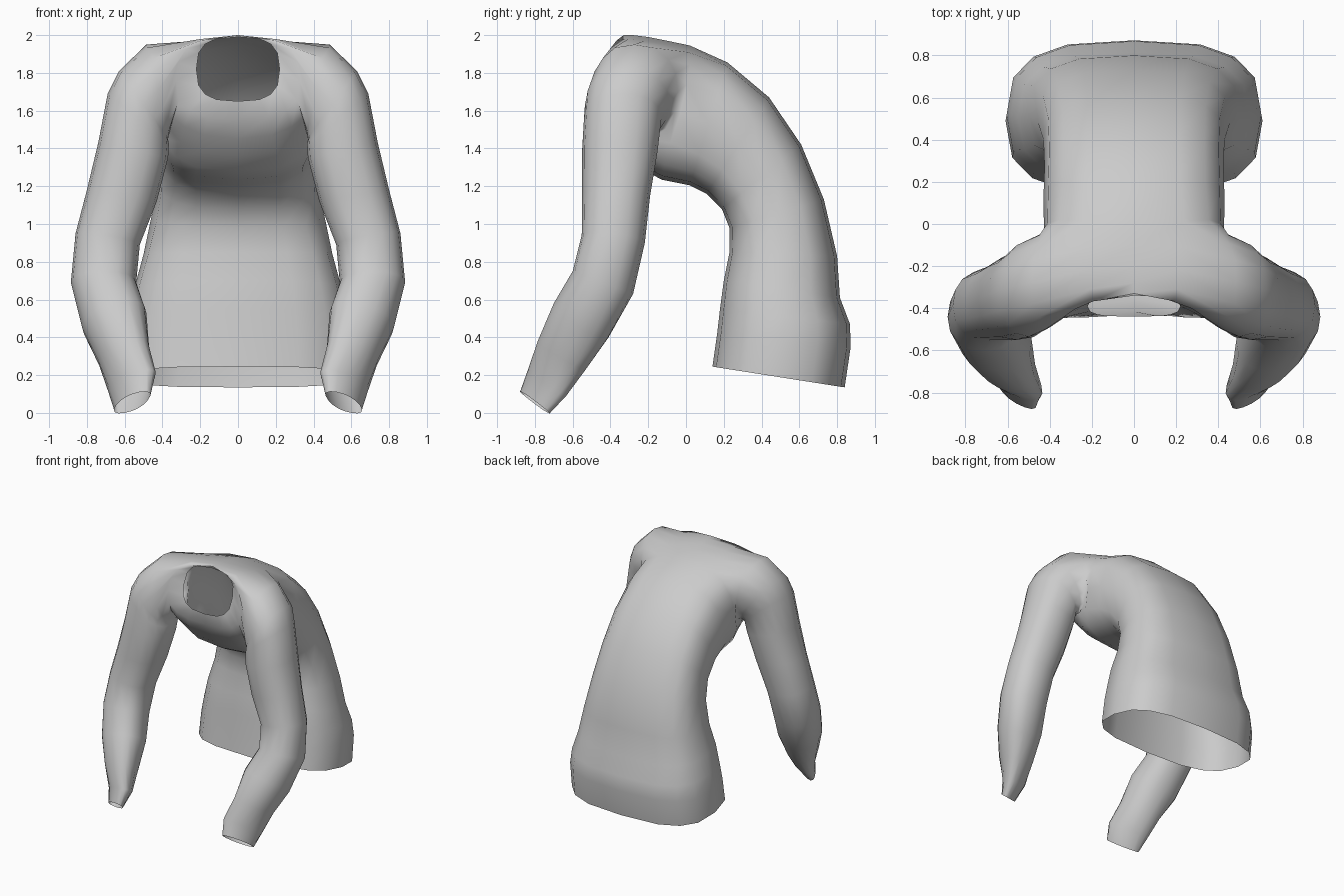
import bpy, bmesh
from math import cos, sin, pi, copysign, radians
from mathutils import Vector

if "Cube" in bpy.data.objects:
    bpy.data.objects.remove(bpy.data.objects["Cube"])

SIDES = 16

# Torso sections from hem to neckline:
# back (y, z), front (y, z), half width, forward bulge of the sides
torso = [
    ((.84, .135), (.14, .245), .61, 0),
    ((.872, .35), (.165, .42), .605, 0),
    ((.868, .47), (.18, .55), .585, 0),
    ((.815, .61), (.20, .70), .55, 0),
    ((.80, .83), (.23, .85), .50, 0),
    ((.73, 1.13), (.23, .98), .455, 0),
    ((.61, 1.42), (.19, 1.08), .43, 0),
    ((.44, 1.67), (.11, 1.16), .425, 0),
    ((.22, 1.855), (.02, 1.205), .43, 0),
    ((.02, 1.945), (-.13, 1.235), .44, 0),
    ((-.10, 1.97), (-.21, 1.28), .42, 0),
    ((-.20, 1.99), (-.29, 1.36), .39, .02),
    ((-.28, 2.0), (-.36, 1.45), .37, .05),
    ((-.33, 2.0), (-.415, 1.55), .34, .07),
    ((-.34, 1.99), (-.44, 1.65), .22, 0),
]

# Sleeve sections from shoulder to cuff: centre, outward radius, forward radius
sleeve = [
    ((.425, -.275, 1.70), (.06, 0, .25), (0, -.24, 0)),
    ((.50, -.31, 1.63), (.13, 0, .18), (0, -.225, 0)),
    ((.525, -.335, 1.56), (.165, 0, .13), (0, -.205, 0)),
    ((.555, -.35, 1.39), (.185, 0, .04), (0, -.20, 0)),
    ((.615, -.37, 1.15), (.185, 0, .03), (0, -.18, 0)),
    ((.69, -.385, .92), (.17, 0, .03), (0, -.167, .02)),
    ((.712, -.44, .69), (.173, 0, 0), (0, -.16, .06)),
    ((.655, -.555, .49), (.17, 0, -.04), (0, -.145, .09)),
    ((.605, -.655, .31), (.135, .01, -.03), (-.01, -.13, .07)),
    ((.56, -.735, .16), (.12, .03, -.03), (-.03, -.095, .06)),
    ((.56, -.80, .055), (.085, .03, -.015), (-.04, -.07, .055)),
]


def rounded(v, power):
    """Push a circle coordinate outward to make a boxier section."""
    return copysign(abs(v) ** power, v)


def bridge(bm, a, b):
    for i in range(len(a)):
        j = (i + 1) % len(a)
        bm.faces.new((a[i], a[j], b[j], b[i]))


bm = bmesh.new()

# Torso tube
rings = []
for back, front, width, bulge in torso:
    ring = []
    for k in range(SIDES):
        t = 2 * pi * k / SIDES
        c, s = rounded(cos(t), .68), rounded(sin(t), .72)
        mix = (s + 1) / 2
        ring.append(bm.verts.new((
            width * c,
            front[0] + (back[0] - front[0]) * mix - bulge * abs(c),
            front[1] + (back[1] - front[1]) * mix)))
    rings.append(ring)
for a, b in zip(rings, rings[1:]):
    bridge(bm, a, b)

# Armholes and sleeves on both sides
R0, R1, MID = 9, 13, 11
LOW, HIGH = -1, 3
for side in (1, -1):
    def at(r, k):
        return rings[r][(k if side > 0 else SIDES // 2 - k) % SIDES]

    hole = [at(r, HIGH) for r in range(MID, R1)]
    hole += [at(R1, k) for k in range(HIGH, LOW, -1)]
    hole += [at(r, LOW) for r in range(R1, R0, -1)]
    hole += [at(R0, k) for k in range(LOW, HIGH)]
    hole += [at(r, HIGH) for r in range(R0, MID)]

    patch = {at(r, k) for r in range(R0, R1 + 1) for k in range(LOW, HIGH + 1)}
    cut = [f for f in bm.faces if all(v in patch for v in f.verts)]
    bmesh.ops.delete(bm, geom=cut, context="FACES_ONLY")

    previous = hole
    for centre, out, fwd in sleeve:
        ring = []
        for i in range(SIDES):
            t = 2 * pi * i / SIDES
            p = (Vector(centre) + Vector(out) * rounded(cos(t), .88)
                 + Vector(fwd) * rounded(sin(t), .88))
            p.x *= side
            ring.append(bm.verts.new(p))
        bridge(bm, previous, ring)
        previous = ring

# Remove the leftover edges and vertices inside the armholes
stray = [e for e in bm.edges if not e.link_faces]
bmesh.ops.delete(bm, geom=stray, context="EDGES")
loose = [v for v in bm.verts if not v.link_faces]
bmesh.ops.delete(bm, geom=loose, context="VERTS")

# Relax the seams between the sleeves and the body
seam = [v for v in bm.verts
        if v.co.z > 1.4 and .15 < abs(v.co.x) < .47 and v.co.y < .1
        and not v.is_boundary]
for _ in range(2):
    bmesh.ops.smooth_vert(bm, verts=seam, factor=.3,
                          use_axis_x=True, use_axis_y=True, use_axis_z=True)
bmesh.ops.recalc_face_normals(bm, faces=bm.faces[:])

mesh = bpy.data.meshes.new("sweater")
bm.to_mesh(mesh)
bm.free()
sweater = bpy.data.objects.new("sweater", mesh)
bpy.context.collection.objects.link(sweater)

# Plain cloth colour
cloth = bpy.data.materials.new("light_grey_cloth")
cloth.use_nodes = True
colour = (.6, .6, .6, 1)
cloth.diffuse_color = colour
cloth.node_tree.nodes["Principled BSDF"].inputs["Base Color"].default_value = colour
mesh.materials.append(cloth)

bpy.context.view_layer.objects.active = sweater
sweater.select_set(True)
bpy.ops.object.shade_smooth_by_angle(angle=radians(80))
